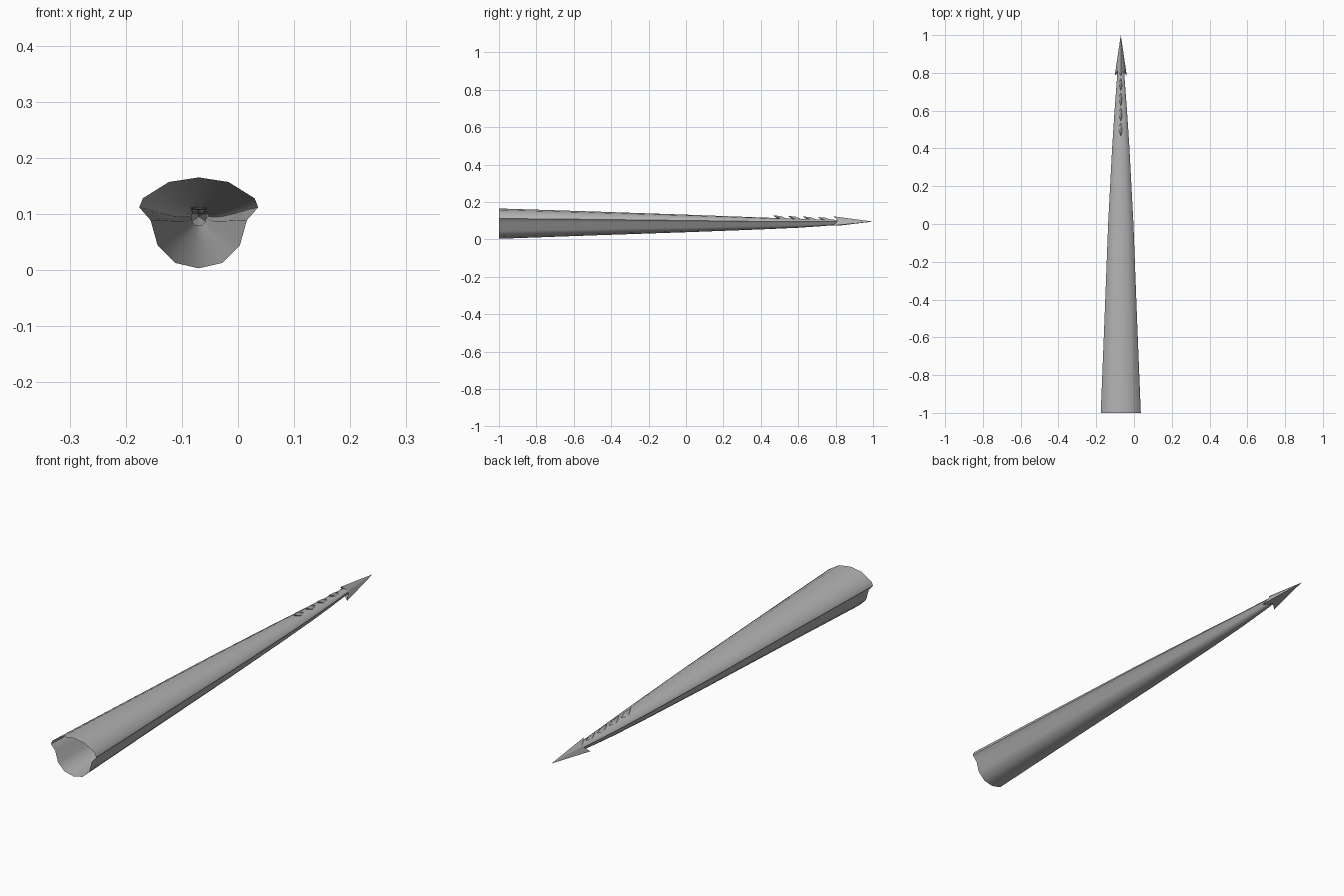
import bpy
from math import cos, sin, radians

if "Cube" in bpy.data.objects:
    bpy.data.objects.remove(bpy.data.objects["Cube"])

grey = bpy.data.materials.new("plain grey")
grey.use_nodes = True
grey.diffuse_color = (0.45, 0.45, 0.45, 1)
grey.node_tree.nodes["Principled BSDF"].inputs["Base Color"].default_value = grey.diffuse_color

AXIS_X = -0.07


def add_mesh(name, verts, faces, smooth=None):
    mesh = bpy.data.meshes.new(name)
    mesh.from_pydata(verts, [], faces)
    mesh.materials.append(grey)
    obj = bpy.data.objects.new(name, mesh)
    obj.location.x = AXIS_X
    bpy.context.collection.objects.link(obj)
    bpy.ops.object.select_all(action='DESELECT')
    obj.select_set(True)
    bpy.context.view_layer.objects.active = obj
    if smooth:
        bpy.ops.object.shade_smooth_by_angle(angle=radians(smooth))
    return obj


def bridge(rings, n):
    return [(r * n + i, r * n + (i + 1) % n, (r + 1) * n + (i + 1) % n, (r + 1) * n + i)
            for r in range(rings - 1) for i in range(n)]


# Tapered hollow shaft: domed top with side lips over a rounded trough
half = [(0, 1), (0.5, 0.95), (0.94, 0.77), (1, 0.67), (0.81, 0.53),
        (0.69, 0.25), (0.4, 0.06), (0, 0)]
section = half + [(-x, z) for x, z in half[-2:0:-1]]
# Each station: y, half width, bottom, top
stations = [(-1, 0.106, 0.003, 0.165), (-0.5, 0.086, 0.021, 0.149),
            (0, 0.067, 0.038, 0.132), (0.4, 0.046, 0.053, 0.117),
            (0.6, 0.033, 0.062, 0.110), (0.72, 0.024, 0.070, 0.106),
            (0.83, 0.016, 0.079, 0.104)]
verts = [(x * w, y, lo + z * (hi - lo)) for y, w, lo, hi in stations for x, z in section]
add_mesh("shaft", verts, bridge(len(stations), len(section)), 40)

# Arrowhead with three swept-back barbs and a hollow back
HEAD_Z = 0.092
verts = []
for ring in range(2):
    for i in range(6):
        barb = i % 2 == 0
        r = (0.037 if barb else 0.019) if ring == 0 else 0.015
        y = (0.785 if barb else 0.815) if ring == 0 else 0.83
        a = radians(90 + 60 * i)
        verts.append((r * cos(a), y, HEAD_Z + r * sin(a) * (0.85 if i == 0 else 1)))
verts.append((0, 1, 0.095))
faces = [(i, (i + 1) % 6, 12) for i in range(6)]
faces += [f[::-1] for f in bridge(2, 6)]
add_mesh("arrowhead", verts, faces)

# Row of small backward hooks along the top of the shaft
for k in range(4):
    y = 0.465 + 0.08 * k
    z = 0.113 - 0.003 * k
    w = 0.015 - 0.001 * k
    verts = [(0, y, z + 0.015), (w, y + 0.045, z - 0.003), (-w, y + 0.045, z - 0.003),
             (0, y + 0.075, z - 0.003), (0, y + 0.025, z - 0.002), (0, y + 0.04, z + 0.012)]
    faces = [(0, 5, 2), (0, 1, 5), (5, 1, 3), (5, 3, 2), (0, 4, 1), (0, 2, 4),
             (4, 3, 1), (4, 2, 3)]
    add_mesh(f"hook_{k + 1}", verts, faces)
